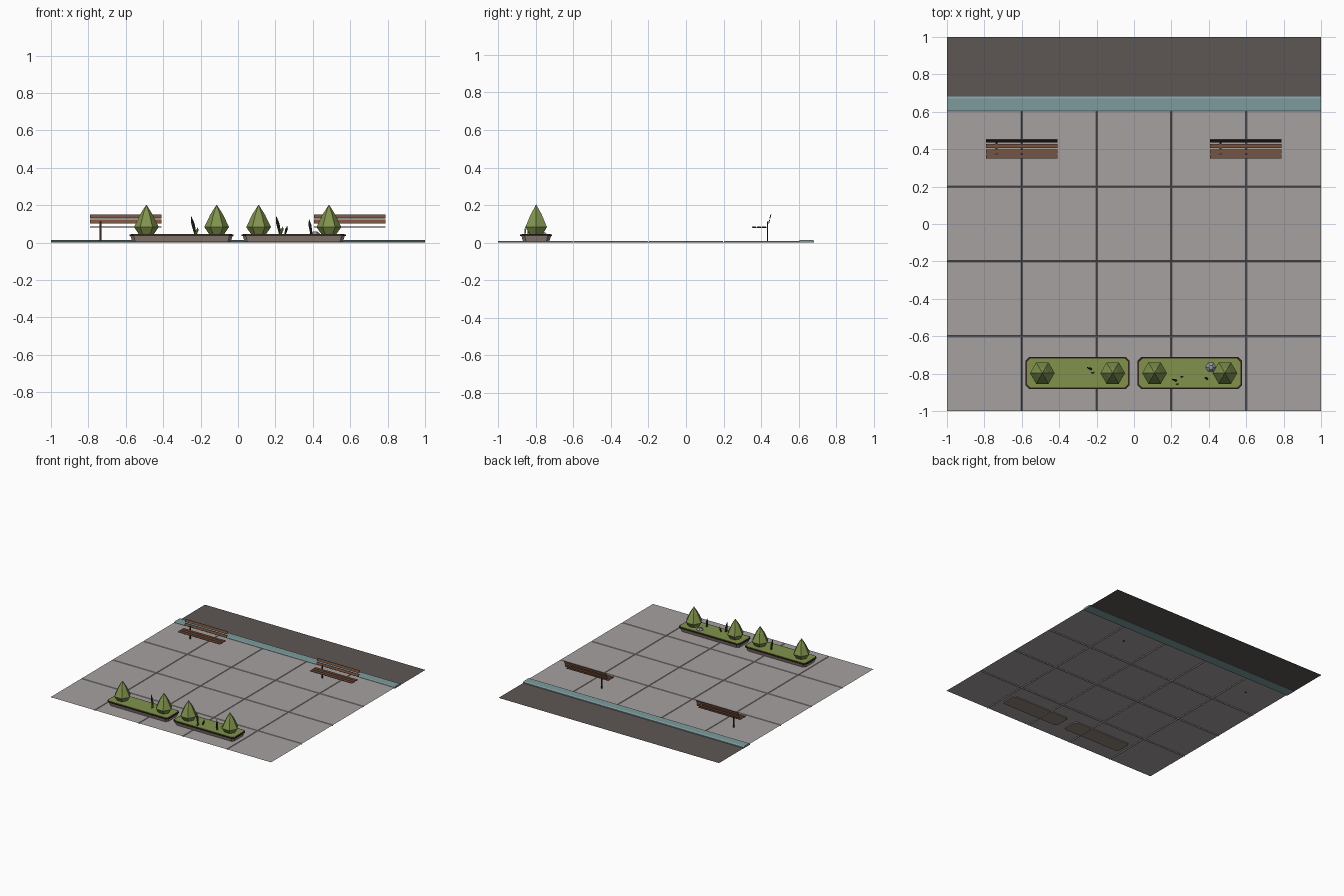
import bpy, bmesh, math
from mathutils import Vector, Matrix

if "Cube" in bpy.data.objects:
    bpy.data.objects.remove(bpy.data.objects["Cube"])


def material(name, r, g, b):
    m = bpy.data.materials.new(name)
    m.diffuse_color = (r, g, b, 1)
    m.use_nodes = True
    m.node_tree.nodes["Principled BSDF"].inputs["Base Color"].default_value = m.diffuse_color
    return m


PAVE = material("paving grey", 0.38, 0.355, 0.35)
ROAD = material("asphalt", 0.11, 0.092, 0.09)
KERB = material("kerb teal", 0.21, 0.33, 0.34)
WOOD = material("bench wood", 0.19, 0.085, 0.05)
DARK = material("dark brown", 0.035, 0.02, 0.014)
STONE = material("planter stone", 0.30, 0.24, 0.21)
GREEN = material("leaf green", 0.22, 0.29, 0.075)
BLADE = material("dark blade", 0.02, 0.025, 0.012)
ROCK = material("rock grey", 0.30, 0.30, 0.34)


def finish(name, bm, mat):
    bmesh.ops.recalc_face_normals(bm, faces=bm.faces)
    me = bpy.data.meshes.new(name)
    bm.to_mesh(me)
    bm.free()
    me.materials.append(mat)
    ob = bpy.data.objects.new(name, me)
    bpy.context.collection.objects.link(ob)
    return ob


def box(name, center, size, mat, tilt=0):
    bm = bmesh.new()
    bmesh.ops.create_cube(bm, size=1, matrix=Matrix.Translation(center)
                          @ Matrix.Rotation(tilt, 4, 'X') @ Matrix.Diagonal((*size, 1)))
    return finish(name, bm, mat)


def loft(name, rings, mat):
    """Skin closed rings of equal length, capping both ends."""
    bm = bmesh.new()
    rows = [[bm.verts.new(p) for p in r] for r in rings]
    n = len(rows[0])
    for a, b in zip(rows, rows[1:]):
        for i in range(n):
            bm.faces.new((a[i], a[(i + 1) % n], b[(i + 1) % n], b[i]))
    bm.faces.new(rows[0][::-1])
    bm.faces.new(rows[-1])
    return finish(name, bm, mat)


def grid_sheet(name, xs, ys, height, mat):
    bm = bmesh.new()
    v = [[bm.verts.new((x, y, height(x, y))) for x in xs] for y in ys]
    for j in range(len(ys) - 1):
        for i in range(len(xs) - 1):
            bm.faces.new((v[j][i], v[j][i + 1], v[j + 1][i + 1], v[j + 1][i]))
    ob = finish(name, bm, mat)
    if ob.data.polygons[0].normal.z < 0:
        ob.data.flip_normals()
    return ob


# Paving with V-shaped joints between slabs
GX, GY, W = (-0.6, -0.2, 0.2, 0.6), (-0.6, -0.2, 0.2), 0.004
xs = [-1] + [g + d for g in GX for d in (-W, 0, W)] + [1]
ys = [-1] + [g + d for g in GY for d in (-W, 0, W)] + [0.605]
grid_sheet("paving", xs, ys, lambda x, y: 0.001 if x in GX or y in GY else 0.008, PAVE)

# Road strip and chamfered kerb
grid_sheet("road", [-1, 1], [0.68, 1], lambda x, y: 0.002, ROAD)
kerb = [(0.602, 0), (0.602, 0.011), (0.61, 0.015), (0.672, 0.015), (0.682, 0.009), (0.682, 0)]
loft("kerb", [[(x, y, z) for y, z in kerb] for x in (-1, 1)], KERB)


def rect_ring(cx, cy, hx, hy, c, z):
    """Rectangle with chamfered corners."""
    pts = [(hx, hy - c), (hx - c, hy), (c - hx, hy), (-hx, hy - c),
           (-hx, c - hy), (c - hx, -hy), (hx - c, -hy), (hx, c - hy)]
    return [(cx + x, cy + y, z) for x, y in pts]


def hex_ring(cx, cy, r, z):
    return [(cx + r * math.cos(math.pi / 3 * i), cy + r * math.sin(math.pi / 3 * i), z)
            for i in range(6)]


# Planters: tapered stone body, dark rim, green top, two shrubs each
PY = -0.797
for side, cx in (("left", -0.302), ("right", 0.298)):
    loft(side + "_planter_body", [rect_ring(cx, PY, 0.262, 0.068, 0.015, 0.002),
                                  rect_ring(cx, PY, 0.273, 0.079, 0.018, 0.036)], STONE)
    loft(side + "_planter_rim", [rect_ring(cx, PY, 0.279, 0.085, 0.02, 0.036),
                                 rect_ring(cx, PY, 0.279, 0.085, 0.02, 0.044)], DARK)
    loft(side + "_planter_grass", [rect_ring(cx, PY, 0.271, 0.077, 0.018, 0.043),
                                   rect_ring(cx, PY, 0.271, 0.077, 0.018, 0.047)], GREEN)
    for k, dx in enumerate((-0.188, 0.188)):
        loft(f"{side}_shrub_{k + 1}", [hex_ring(cx + dx, PY, 0.04, 0.045),
                                       hex_ring(cx + dx, PY, 0.066, 0.083),
                                       hex_ring(cx + dx, PY, 0.034, 0.15),
                                       hex_ring(cx + dx, PY, 0.001, 0.202)], GREEN)


# Thin bent leaf blades growing between the shrubs
def blade(name, x, y, dx, dy, top, w, mat):
    rings = []
    for t, s in ((0, 0.7), (0.6, 1), (1, 0.1)):
        px, py, pz = x + dx * t, y + dy * t, 0.045 + (top - 0.045) * t
        rings.append([(px - w * s, py, pz), (px, py - w * s * 0.6, pz), (px + w * s, py + w * s * 0.4, pz)])
    loft(name, rings, mat)


SPRIGS = [(-0.228, -0.778, -0.022, 0.012, 0.14, 0.009, BLADE), (-0.225, -0.795, 0.01, 0, 0.08, 0.008, GREEN),
          (0.225, -0.84, -0.02, 0.012, 0.14, 0.009, BLADE), (0.228, -0.855, 0.012, 0, 0.085, 0.008, GREEN),
          (0.252, -0.818, 0.012, 0.004, 0.09, 0.007, BLADE), (0.392, -0.832, -0.012, 0.014, 0.125, 0.008, BLADE)]
for i, s in enumerate(SPRIGS):
    blade(f"leaf_blade_{i + 1}", *s)

# Small rock in the right planter
loft("rock", [hex_ring(0.41, -0.765, 0.03, 0.045), hex_ring(0.412, -0.767, 0.012, 0.06)], ROCK)

# Benches: seat slats, leaning back slats and one dark post
for side, cx in (("left", -0.6), ("right", 0.597)):
    for i, y in enumerate((0.361, 0.388, 0.416)):
        box(f"{side}_bench_seat_slat_{i + 1}", (cx, y, 0.083), (0.382, 0.021, 0.005), WOOD)
    for i, (y, z) in enumerate(((0.442, 0.112), (0.449, 0.14))):
        box(f"{side}_bench_back_slat_{i + 1}", (cx, y, z), (0.382, 0.005, 0.021), WOOD, math.radians(-14))
    box(side + "_bench_post", (cx - 0.135, 0.433, 0.056), (0.009, 0.006, 0.112), DARK)
    box(side + "_bench_seat_bracket", (cx - 0.135, 0.394, 0.079), (0.009, 0.08, 0.004), DARK)
